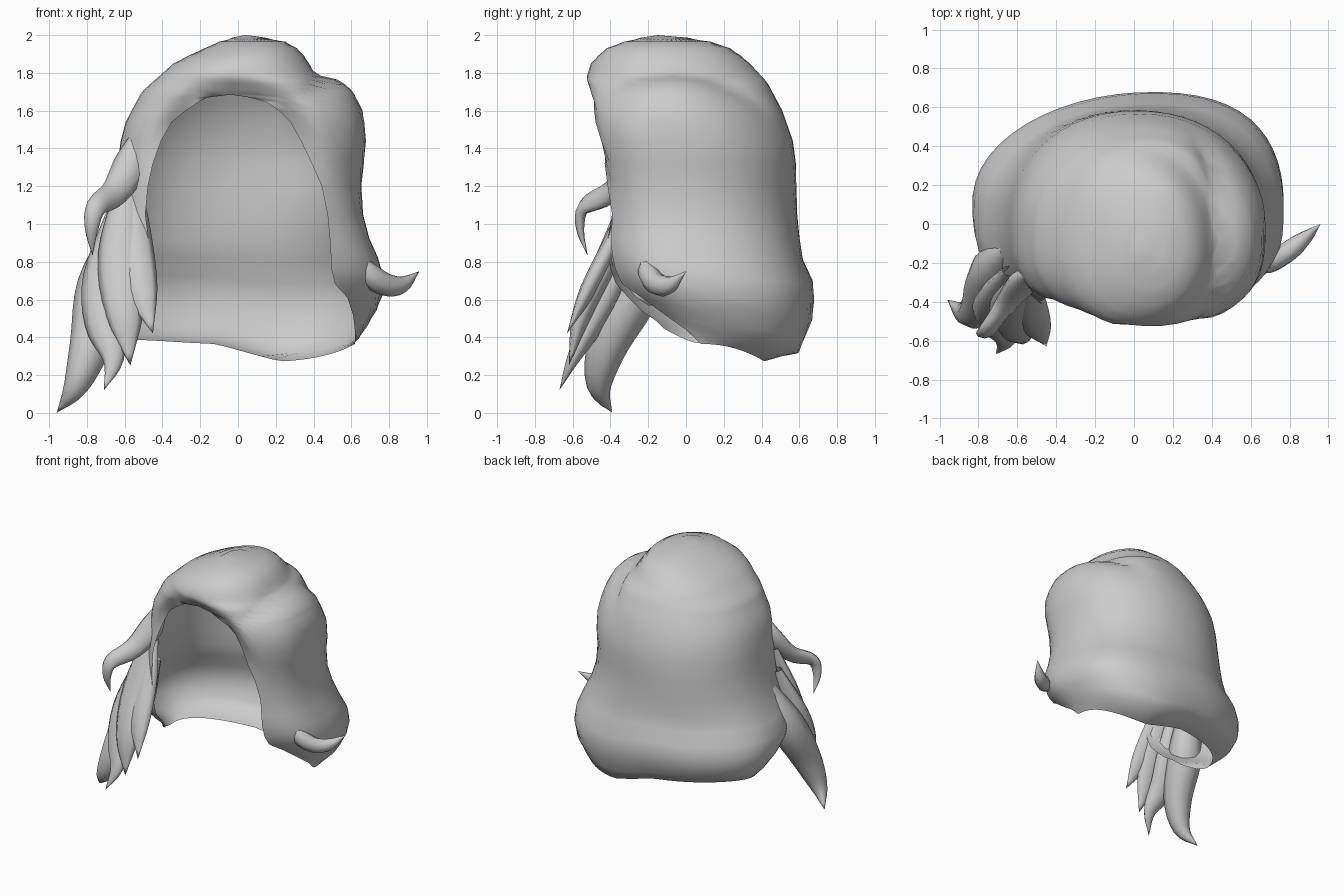
import bpy, bmesh, math
from mathutils import Vector

if "Cube" in bpy.data.objects:
    bpy.data.objects.remove(bpy.data.objects["Cube"])

mat = bpy.data.materials.new("hair_grey")
mat.diffuse_color = (0.6, 0.6, 0.6, 1)
mat.use_nodes = True
mat.node_tree.nodes["Principled BSDF"].inputs["Base Color"].default_value = mat.diffuse_color


def lerp_table(table, z):
    if z <= table[0][0]:
        return table[0][1]
    for (a, va), (b, vb) in zip(table, table[1:]):
        if z <= b:
            return va + (vb - va) * (z - a) / (b - a)
    return table[-1][1]


def clamp(v, lo=0.0, hi=1.0):
    return max(lo, min(hi, v))


def finish(bm, name):
    bmesh.ops.remove_doubles(bm, verts=bm.verts, dist=0.002)
    bmesh.ops.recalc_face_normals(bm, faces=bm.faces)
    me = bpy.data.meshes.new(name)
    bm.to_mesh(me)
    bm.free()
    me.materials.append(mat)
    for p in me.polygons:
        p.use_smooth = True
    ob = bpy.data.objects.new(name, me)
    bpy.context.collection.objects.link(ob)
    return ob


# Cap outline by height: left, right, front, back, then the face opening
LEFT = [(.27, -.66), (.36, -.75), (.5, -.82), (.64, -.84), (.8, -.77), (1, -.69), (1.2, -.65),
        (1.4, -.63), (1.53, -.6), (1.7, -.51), (1.86, -.33), (1.97, -.09), (1.99, -.02), (2, .04)]
RIGHT = [(.27, .62), (.42, .71), (.56, .77), (.73, .77), (.9, .7), (1.12, .645), (1.3, .665),
         (1.47, .68), (1.6, .66), (1.7, .61), (1.755, .55), (1.775, .5), (1.79, .41),
         (1.86, .37), (1.92, .33), (1.965, .25), (1.99, .13), (2, .04)]
FRONT = [(.45, -.2), (.7, -.42), (.9, -.47), (1.1, -.47), (1.3, -.49), (1.55, -.53),
         (1.77, -.53), (1.86, -.5), (1.94, -.41), (1.98, -.28), (2, -.15)]
BACK = [(.27, .42), (.31, .6), (.48, .67), (.65, .685), (.8, .62), (1, .59), (1.4, .58),
        (1.6, .51), (1.75, .43), (1.87, .32), (1.94, .22), (1.98, .08), (2, -.15)]
OPEN_L = [(.27, -.56), (.4, -.48), (.8, -.46), (1.05, -.49), (1.22, -.475), (1.4, -.43),
          (1.54, -.35), (1.63, -.24), (1.67, -.16), (1.685, -.04)]
OPEN_R = [(.3, .62), (.45, .6), (.6, .5), (.93, .485), (1.15, .465), (1.3, .4), (1.45, .33),
          (1.56, .27), (1.64, .17), (1.67, .06), (1.685, -.04)]
HEIGHTS = [.27, .31, .38, .48, .58, .68, .8, .92, 1.05, 1.2, 1.32, 1.44, 1.54, 1.6, 1.645, 1.67,
           1.685, 1.71, 1.74, 1.765, 1.785, 1.81, 1.85, 1.89, 1.93, 1.965, 1.985, 1.995, 2]
COLS = 44
ARCH = [Vector((x, z)) for t in (OPEN_L, OPEN_R)
        for z, x in ((1.2 + .0162 * i, lerp_table(t, 1.2 + .0162 * i)) for i in range(31))]


def cap_point(h, t):
    xl, xr = lerp_table(LEFT, h), lerp_table(RIGHT, h)
    cx, rx = (xl + xr) / 2, max((xr - xl) / 2, .0005)
    n = 2.8 - .7 * clamp((h - 1.5) / .4)

    def angle(x):
        k = clamp((x - cx) / rx, -1, 1)
        return -math.acos(math.copysign(abs(k) ** (n / 2), k))
    a0, a1 = angle(lerp_table(OPEN_L, h)), angle(lerp_table(OPEN_R, h)) - 2 * math.pi
    a = a0 + (a1 - a0) * t
    c, s = math.cos(a), math.sin(a)
    if s > 0:
        n = 2.15
    x = cx + math.copysign(abs(c) ** (2 / n), c) * rx
    # the hem is higher towards the face and on the left
    z = h
    if h < .95:
        k = .86 + .14 * s * s if s > 0 else .86 - .14 * clamp(-s * 1.4)
        z = .95 - (.95 - h) * k
        if s > 0:
            z += .09 * s * clamp(.3 - x * 3) * (.95 - h) / .68
    yf, yb = lerp_table(FRONT, z), lerp_table(BACK, h)
    cy = yf + (yb - yf) * .45
    y = cy + math.copysign(abs(s) ** (2 / n), s) * (yb - cy if s > 0 else cy - yf)
    # the side roll dips away at its front and back ends
    if 1.4 < h < 1.79 and c > 0:
        xr2 = lerp_table(RIGHT, min(1.79, h + .8 * (y + .08) ** 2))
        x -= max(0, xr - xr2) * c * c * .9
    # the flared back swings to the right
    if s > 0:
        x += .13 * s * s * clamp((1.1 - h) / .4)
    # the rim rolls in around the face, and the fringe sweeps back on the left
    elif h > 1.2:
        d = min((Vector((x, h)) - p).length for p in ARCH)
        y += .09 * clamp(1 - d / .12) ** 1.5 * clamp((h - 1.25) / .25)
        y += .12 * clamp(-x - .1) * -s * clamp((h - 1.2) / .3)
    return Vector((x, y, z))


bm = bmesh.new()
grid = [[bm.verts.new(cap_point(h, i / COLS)) for i in range(COLS + 1)] for h in HEIGHTS]
for lo, hi in zip(grid, grid[1:]):
    for i in range(COLS):
        bm.faces.new((lo[i], lo[i + 1], hi[i + 1], hi[i]))
finish(bm, "hair_cap")


# Tapered locks: each point is x, y, z, half width
def lock(name, pts, flat=.6, sides=8, steps=4):
    P = [Vector(p) for p in pts]
    P = [P[0] * 2 - P[1]] + P + [P[-1] * 2 - P[-2]]
    path = []
    for i in range(1, len(P) - 2):
        a, b, c, d = P[i - 1:i + 3]
        for k in range(steps):
            u = k / steps
            path.append(.5 * (2 * b + (c - a) * u + (2 * a - 5 * b + 4 * c - d) * u * u
                              + (3 * b - a - 3 * c + d) * u ** 3))
    path.append(P[-2])
    bm = bmesh.new()
    rings = []
    for i, p in enumerate(path):
        d = (path[min(i + 1, len(path) - 1)] - path[max(i - 1, 0)]).to_3d().normalized()
        across = Vector((0, 1, 0)).cross(d).normalized()
        depth = d.cross(across)
        r = max(p[3], .0005)
        rings.append([bm.verts.new(p.to_3d() + across * r * math.cos(q) + depth * r * flat * math.sin(q))
                      for q in (2 * math.pi * j / sides for j in range(sides))])
    for A, B in zip(rings, rings[1:]):
        for j in range(sides):
            k = (j + 1) % sides
            bm.faces.new((A[j], A[k], B[k], B[j]))
    finish(bm, name)


lock("upper_curl", [(-.5, -.24, 1.52, .03), (-.56, -.29, 1.33, .09), (-.65, -.4, 1.17, .075),
                    (-.75, -.54, 1.09, .055), (-.775, -.56, .97, .035), (-.77, -.52, .83, 0)])
lock("inner_lock", [(-.56, -.27, 1.25, .04), (-.55, -.37, .95, .09), (-.51, -.52, .65, .085),
                    (-.45, -.63, .42, 0)], .5)
lock("middle_lock", [(-.58, -.27, 1.25, .05), (-.61, -.4, .85, .13), (-.6, -.55, .52, .1),
                     (-.57, -.62, .25, 0)], .5)
lock("forked_lock", [(-.63, -.24, 1.1, .05), (-.69, -.38, .72, .13), (-.7, -.5, .47, .11),
                     (-.66, -.6, .28, .055), (-.71, -.67, .12, 0)], .6)
lock("long_lock", [(-.64, -.14, 1, .05), (-.72, -.25, .68, .13), (-.78, -.41, .37, .11),
                   (-.86, -.46, .14, .065), (-.96, -.39, 0, 0)], 1)
lock("side_flick", [(.62, -.22, .85, .02), (.69, -.2, .74, .06), (.78, -.15, .68, .06),
                    (.87, -.08, .68, .045), (.96, 0, .75, 0)], .9)
